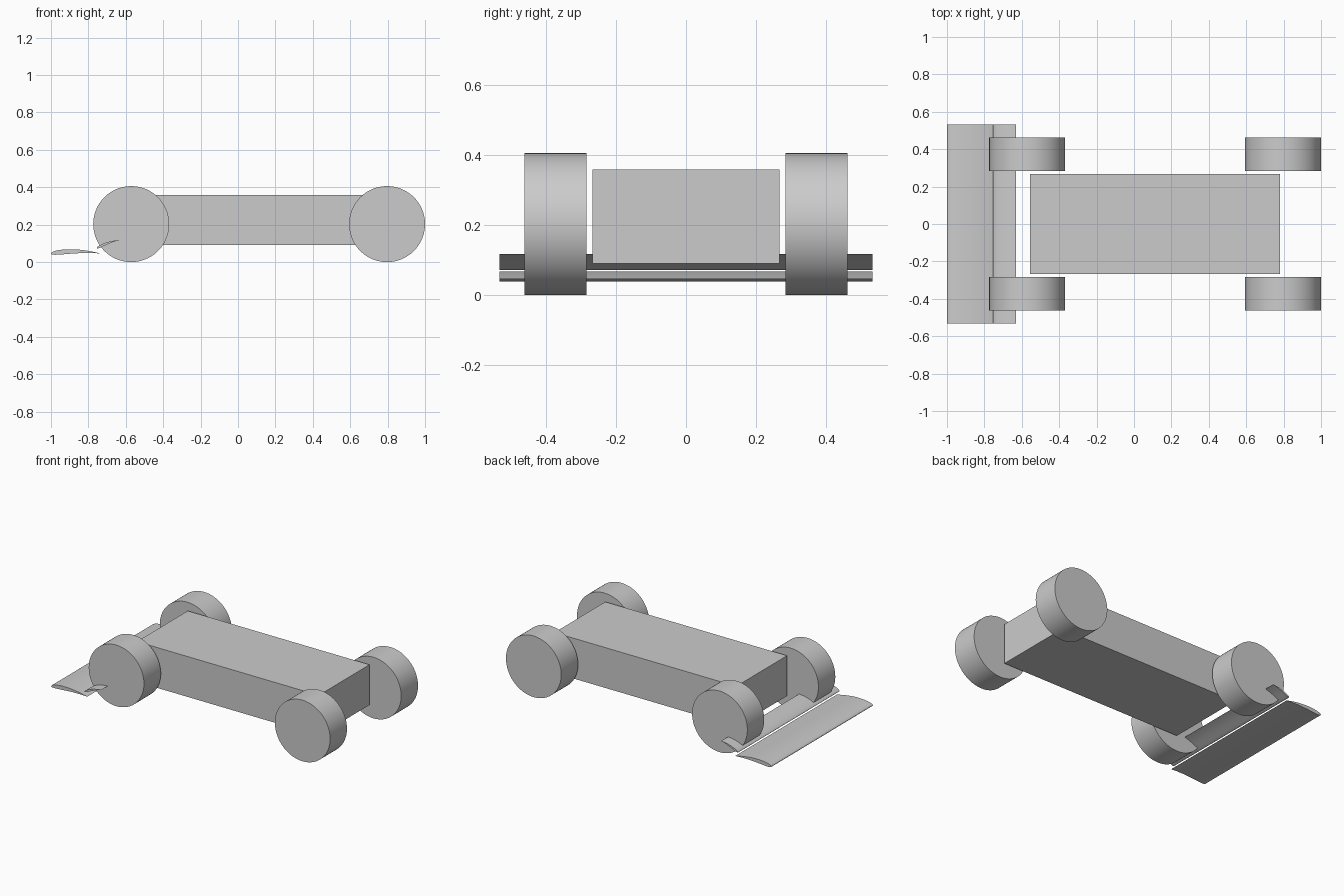
import bpy
import math
from mathutils import Vector

if "Cube" in bpy.data.objects:
    bpy.data.objects.remove(bpy.data.objects["Cube"], do_unlink=True)

grey = bpy.data.materials.new("plain grey")
grey.use_nodes = True
grey.diffuse_color = (0.6, 0.6, 0.6, 1)
grey.node_tree.nodes["Principled BSDF"].inputs["Base Color"].default_value = (0.6, 0.6, 0.6, 1)


def finish(obj, name, smooth=True):
    obj.name = name
    obj.data.materials.append(grey)
    if smooth:
        bpy.ops.object.select_all(action="DESELECT")
        obj.select_set(True)
        bpy.context.view_layer.objects.active = obj
        bpy.ops.object.shade_smooth_by_angle(angle=math.radians(30))


def wing(name, lead, trail, camber, thickness, half_span, steps=20):
    """Extrude an aerofoil section along y, between two edge points in x and z."""
    lead, trail = Vector(lead), Vector(trail)
    chord = trail - lead
    normal = Vector((-chord.y, chord.x)).normalized()

    def point(t, side):
        arch = camber * 4 * t * (1 - t)
        half = thickness * 1.3 * (math.sqrt(t) - t) * 1.5
        return lead + chord * t + normal * (arch + side * half)

    ts = [(1 - math.cos(math.pi * i / steps)) / 2 for i in range(steps + 1)]
    section = [point(t, 1) for t in ts] + [point(t, -1) for t in ts[-2:0:-1]]
    n = len(section)
    verts = [(p.x, y, p.y) for y in (-half_span, half_span) for p in section]
    faces = [(i, i + n, (i + 1) % n + n, (i + 1) % n) for i in range(n)]
    faces += [tuple(range(n)), tuple(reversed(range(n, 2 * n)))]
    mesh = bpy.data.meshes.new(name)
    mesh.from_pydata(verts, [], faces)
    obj = bpy.data.objects.new(name, mesh)
    bpy.context.collection.objects.link(obj)
    finish(obj, name)


# Box body
bpy.ops.mesh.primitive_cube_add(size=1, location=(0.112, 0, 0.225))
body = bpy.context.object
body.scale = (1.336, 0.534, 0.268)
finish(body, "body", smooth=False)

# Four wheels
for end, x in (("nose", -0.571), ("tail", 0.797)):
    for side, y in (("right", -0.373), ("left", 0.373)):
        bpy.ops.mesh.primitive_cylinder_add(
            vertices=96, radius=0.203, depth=0.177,
            location=(x, y, 0.203), rotation=(math.pi / 2, 0, 0))
        finish(bpy.context.object, f"{end}_{side}_wheel")

# Two-element wing at the nose
wing("main_wing", (-1, 0.046), (-0.735, 0.046), 0.011, 0.026, 0.533)
wing("wing_flap", (-0.755, 0.074), (-0.632, 0.118), 0.006, 0.013, 0.533)
